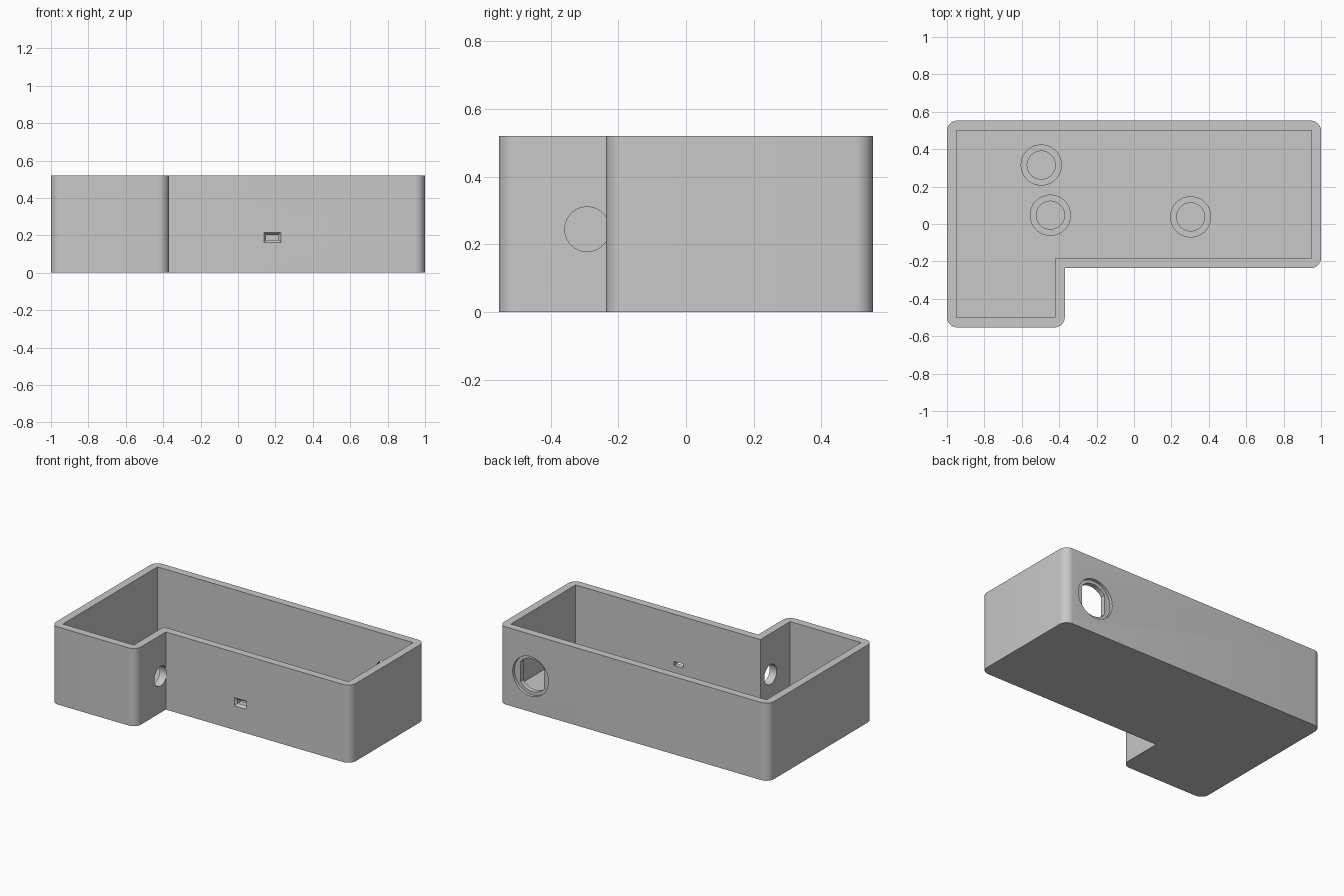
import bpy, bmesh, math
from mathutils import Matrix, Vector

cube = bpy.data.objects.get("Cube")
if cube:
    bpy.data.objects.remove(cube, do_unlink=True)

HEIGHT, FLOOR, WALL = 0.52, 0.08, 0.052
GREY = (0.58, 0.58, 0.58, 1)
grey = bpy.data.materials.new("grey plastic")
grey.use_nodes = True
grey.diffuse_color = GREY
grey.node_tree.nodes["Principled BSDF"].inputs["Base Color"].default_value = GREY


def make_object(name, bm):
    bmesh.ops.recalc_face_normals(bm, faces=bm.faces)
    mesh = bpy.data.meshes.new(name)
    bm.to_mesh(mesh)
    bm.free()
    mesh.materials.append(grey)
    ob = bpy.data.objects.new(name, mesh)
    bpy.context.collection.objects.link(ob)
    return ob


def prism(name, outline, depth, matrix=Matrix(), flare=(1, 1)):
    """Extrude a flat outline along local z, scale its far end by flare, place it."""
    bm = bmesh.new()
    face = bm.faces.new([bm.verts.new((x, y, 0)) for x, y in outline])
    new = bmesh.ops.extrude_face_region(bm, geom=[face])["geom"]
    for v in new:
        if isinstance(v, bmesh.types.BMVert):
            v.co = (v.co.x * flare[0], v.co.y * flare[1], depth)
    bm.transform(matrix)
    return make_object(name, bm)


def circle(r, n=64, limit=9):
    """Circle outline, with flat sides where limit is below r."""
    pts = []
    for i in range(n):
        a = 2 * math.pi * (i + 0.5) / n
        x, y = r * math.cos(a), r * math.sin(a)
        if abs(x) > limit:
            x = math.copysign(limit, x)
        pts.append((x, y))
    return pts


def rectangle(w, h):
    return [(-w / 2, -h / 2), (w / 2, -h / 2), (w / 2, h / 2), (-w / 2, h / 2)]


def l_outline(inset):
    x0, x1, xs = -1 + inset, 1 - inset, -0.37 - inset
    y0, y1, ys = -0.553 + inset, 0.553 - inset, -0.236 + inset
    return [(x0, y0), (xs, y0), (xs, ys), (x1, ys), (x1, y1), (x0, y1)]


def rounded(outline, r, steps=8):
    """Round the convex corners of a counter-clockwise outline."""
    pts = []
    for i, p in enumerate(outline):
        p = Vector(p)
        a = (Vector(outline[i - 1]) - p).normalized()
        b = (Vector(outline[(i + 1) % len(outline)]) - p).normalized()
        if a.x * b.y - a.y * b.x > 0:   # concave corner stays sharp
            pts.append(tuple(p))
            continue
        centre = p + (a + b) * r
        for k in range(steps + 1):
            t = k / steps * math.pi / 2
            pts.append(tuple(centre - b * r * math.cos(t) - a * r * math.sin(t)))
    return pts


def cut(ob, cutter):
    mod = ob.modifiers.new(cutter.name, "BOOLEAN")
    mod.operation = "DIFFERENCE"
    mod.solver = "EXACT"
    mod.object = cutter
    cutter.hide_render = True
    bpy.context.view_layer.objects.active = ob
    bpy.ops.object.modifier_apply(modifier=mod.name)
    bpy.data.objects.remove(cutter, do_unlink=True)


def smooth(ob):
    bpy.ops.object.select_all(action="DESELECT")
    ob.select_set(True)
    bpy.context.view_layer.objects.active = ob
    bpy.ops.object.shade_smooth_by_angle(angle=math.radians(30))


def along_y(x, y, z):
    """Placement whose local z runs towards the front."""
    return Matrix.Translation((x, y, z)) @ Matrix.Rotation(math.radians(90), 4, "X")


# Open L-shaped box
box = prism("box", rounded(l_outline(0), 0.055), HEIGHT)
cut(box, prism("cavity", l_outline(WALL), HEIGHT, Matrix.Translation((0, 0, FLOOR))))

# Back socket hole: round recess, then a flat-sided opening
cut(box, prism("socket_recess", circle(0.132), 0.12, along_y(0.766, 0.653, 0.238)))
cut(box, prism("socket_opening", circle(0.11, limit=0.088), 0.2, along_y(0.766, 0.62, 0.238)))

# Front slot: straight opening with a chamfered mouth
cut(box, prism("slot_opening", rectangle(0.066, 0.028), 0.2, along_y(0.184, -0.1, 0.189)))
cut(box, prism("slot_chamfer", rectangle(0.066, 0.028), 0.03,
               along_y(0.184, -0.221, 0.189), (1.79, 2.86)))

# Round cable hole in the step wall
turn = Matrix.Translation((-0.45, -0.292, 0.245)) @ Matrix.Rotation(math.radians(90), 4, "Y")
cut(box, prism("cable_hole", circle(0.066), 0.081, turn))
smooth(box)

# Hollow mounting posts on the floor
for i, (x, y) in enumerate([(-0.496, 0.315), (-0.447, 0.047), (0.303, 0.038)]):
    place = Matrix.Translation((x, y, FLOOR))
    post = prism(f"mounting_post_{i + 1}", circle(0.11), 0.07, place)
    cut(post, prism("post_bore", circle(0.075), 0.2, place @ Matrix.Translation((0, 0, 0.002))))
    smooth(post)
